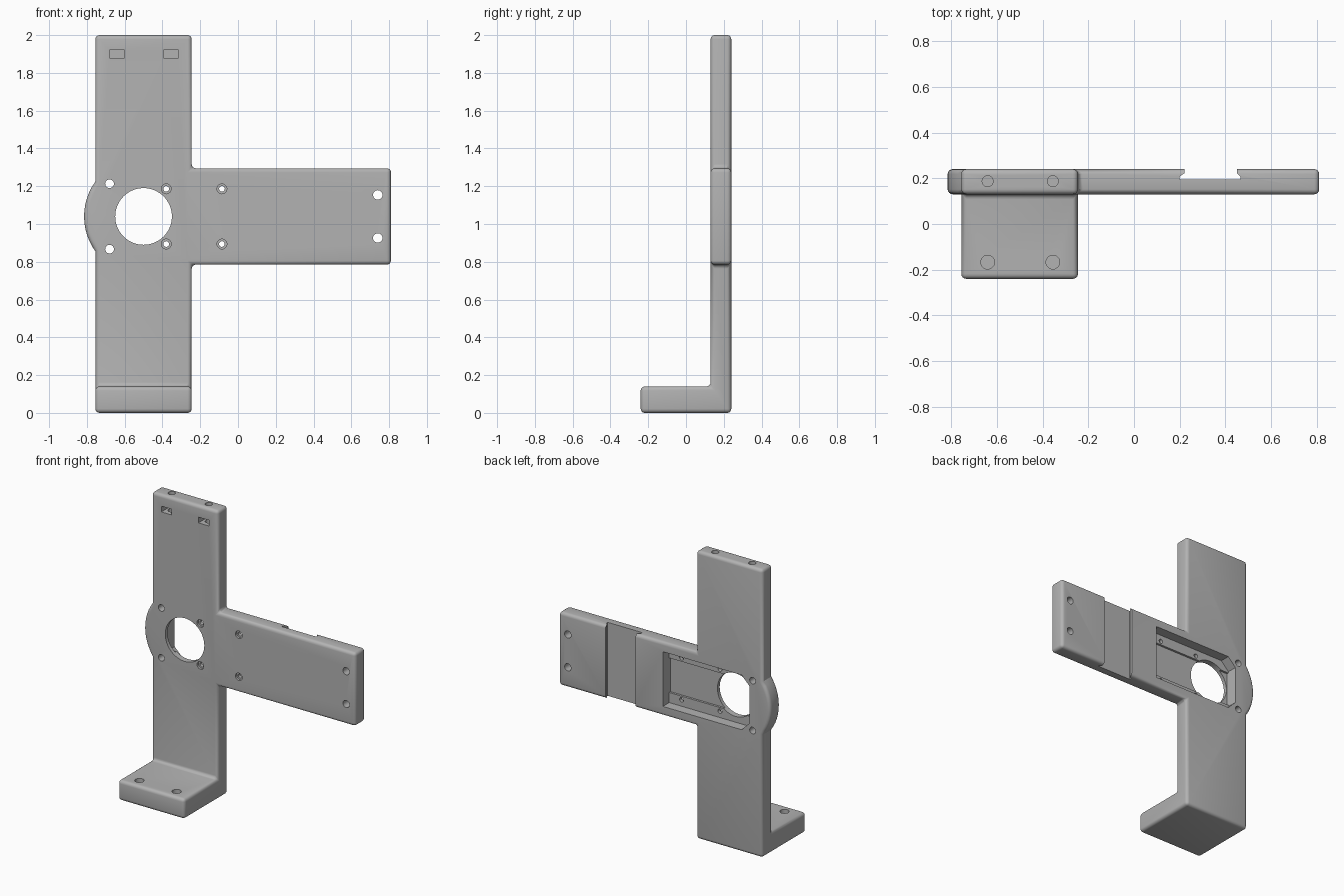
import bpy, bmesh, math
from mathutils import Vector

if "Cube" in bpy.data.objects:
    bpy.data.objects.remove(bpy.data.objects["Cube"])

grey = bpy.data.materials.new("plain_grey")
grey.use_nodes = True
colour = (0.45, 0.45, 0.45, 1)
grey.diffuse_color = colour
grey.node_tree.nodes["Principled BSDF"].inputs["Base Color"].default_value = colour

FRONT, BACK = 0.13, 0.24
LEFT, RIGHT, END = -0.755, -0.245, 0.81
LOW, HIGH, FOOT = 0.785, 1.295, 0.14
HUB = (-0.5, 1.04)


def make_object(name, bm):
    bmesh.ops.recalc_face_normals(bm, faces=bm.faces)
    mesh = bpy.data.meshes.new(name)
    bm.to_mesh(mesh)
    bm.free()
    mesh.materials.append(grey)
    ob = bpy.data.objects.new(name, mesh)
    bpy.context.collection.objects.link(ob)
    return ob


def apply_modifier(ob, mod):
    bpy.ops.object.select_all(action='DESELECT')
    bpy.context.view_layer.objects.active = ob
    ob.select_set(True)
    bpy.ops.object.modifier_apply(modifier=mod.name)


def cut(points, lo, hi, axis='Y'):
    """Subtract a prism whose outline is swept along an axis."""
    place = {'Y': lambda a, b, t: (a, t, b), 'Z': lambda a, b, t: (a, b, t)}[axis]
    bm = bmesh.new()
    face = bm.faces.new([bm.verts.new(place(a, b, lo)) for a, b in points])
    new = bmesh.ops.extrude_face_region(bm, geom=[face])['geom']
    bmesh.ops.translate(bm, vec=place(0, 0, hi - lo),
                        verts=[v for v in new if isinstance(v, bmesh.types.BMVert)])
    cutter = make_object("cutter", bm)
    cutter.hide_render = True
    mod = bracket.modifiers.new("cut", 'BOOLEAN')
    mod.operation, mod.solver, mod.object = 'DIFFERENCE', 'EXACT', cutter
    apply_modifier(bracket, mod)
    bpy.data.objects.remove(cutter)


def circle(x, y, r, n=24):
    return [(x + r * math.cos(math.tau * i / n), y + r * math.sin(math.tau * i / n))
            for i in range(n)]


def rect(x0, x1, y0, y1):
    return [(x0, y0), (x1, y0), (x1, y1), (x0, y1)]


# Cross-shaped plate with a round tab on one side
radius = 0.315
spread = math.acos((HUB[0] - LEFT) / radius)
steps = 12
arc = [(HUB[0] + radius * math.cos(a), HUB[1] + radius * math.sin(a))
       for a in (math.pi - spread + 2 * spread * i / steps for i in range(steps + 1))]
outline = [(LEFT, FOOT), (RIGHT, FOOT), (RIGHT, LOW), (END, LOW), (END, HIGH),
           (RIGHT, HIGH), (RIGHT, 2), (LEFT, 2)] + arc
bm = bmesh.new()
verts = [bm.verts.new((x, BACK, z)) for x, z in outline]
plate = bm.faces.new(verts)
base = bm.faces.new([bm.verts.new((LEFT, BACK, 0)), bm.verts.new((RIGHT, BACK, 0)),
                     verts[1], verts[0]])
new = bmesh.ops.extrude_face_region(bm, geom=[plate, base])['geom']
bmesh.ops.translate(bm, vec=(0, FRONT - BACK, 0),
                    verts=[v for v in new if isinstance(v, bmesh.types.BMVert)])

# Foot pulled forward from the bottom of the plate
toe = min((f for f in new if isinstance(f, bmesh.types.BMFace)),
          key=lambda f: f.calc_center_median().z)
new = bmesh.ops.extrude_face_region(bm, geom=[toe])['geom']
bmesh.ops.translate(bm, vec=(0, -0.24 - FRONT, 0),
                    verts=[v for v in new if isinstance(v, bmesh.types.BMVert)])
if toe.is_valid:
    bmesh.ops.delete(bm, geom=[toe], context='FACES_ONLY')
bmesh.ops.recalc_face_normals(bm, faces=bm.faces)
bmesh.ops.dissolve_limit(bm, angle_limit=0.02, verts=bm.verts, edges=bm.edges)
bracket = make_object("mounting_bracket", bm)

# Rounded outer edges and inner fillets
bevel = bracket.modifiers.new("rounding", 'BEVEL')
bevel.width, bevel.segments = 0.022, 4
bevel.limit_method, bevel.angle_limit = 'ANGLE', math.radians(35)
bevel.use_clamp_overlap = False
apply_modifier(bracket, bevel)

# Stepped pocket in the back with clipped corners beside the round opening
px, c = -0.655, 0.06
cut([(0.01, 0.85), (0.01, 1.23), (px + c, 1.23), (px, 1.23 - c),
     (px, 0.85 + c), (px + c, 0.85)], 0.17, 0.3)
cut(rect(px, 0.01, 0.92, 1.16), 0.155, 0.2)
cut(circle(*HUB, 0.15, 64), 0.05, 0.2)

# Undercut slot across the back of the arm
cut([(0.2, 0.195), (0.465, 0.195), (0.465, 0.208), (0.45, 0.222),
     (0.45, 0.3), (0.22, 0.3), (0.22, 0.222), (0.2, 0.208)], 0.7, 1.4, 'Z')

# Screw holes through tab and arm
for side in (-1, 1):
    cut(circle(-0.68, HUB[1] + side * 0.173, 0.023), 0, 0.4)
    cut(circle(0.74, HUB[1] + side * 0.114, 0.025), 0, 0.4)
    for x in (-0.38, -0.085):
        z = HUB[1] + side * 0.146
        cut(circle(x, z, 0.015), 0, 0.2)
        cut(circle(x, z, 0.026), 0.05, 0.145)

# Nut slots with bolt holes at the top, blind holes in the foot
for x in (-0.64, -0.355):
    cut(rect(x - 0.04, x + 0.04, 1.88, 1.92), 0.05, 0.215)
    cut(circle(x, 0.187, 0.024), 1.85, 2.1, 'Z')
    cut(circle(x, -0.167, 0.03), 0.04, 0.3, 'Z')

bpy.ops.object.select_all(action='DESELECT')
bracket.select_set(True)
bpy.context.view_layer.objects.active = bracket
bpy.ops.object.shade_smooth_by_angle(angle=math.radians(30))
